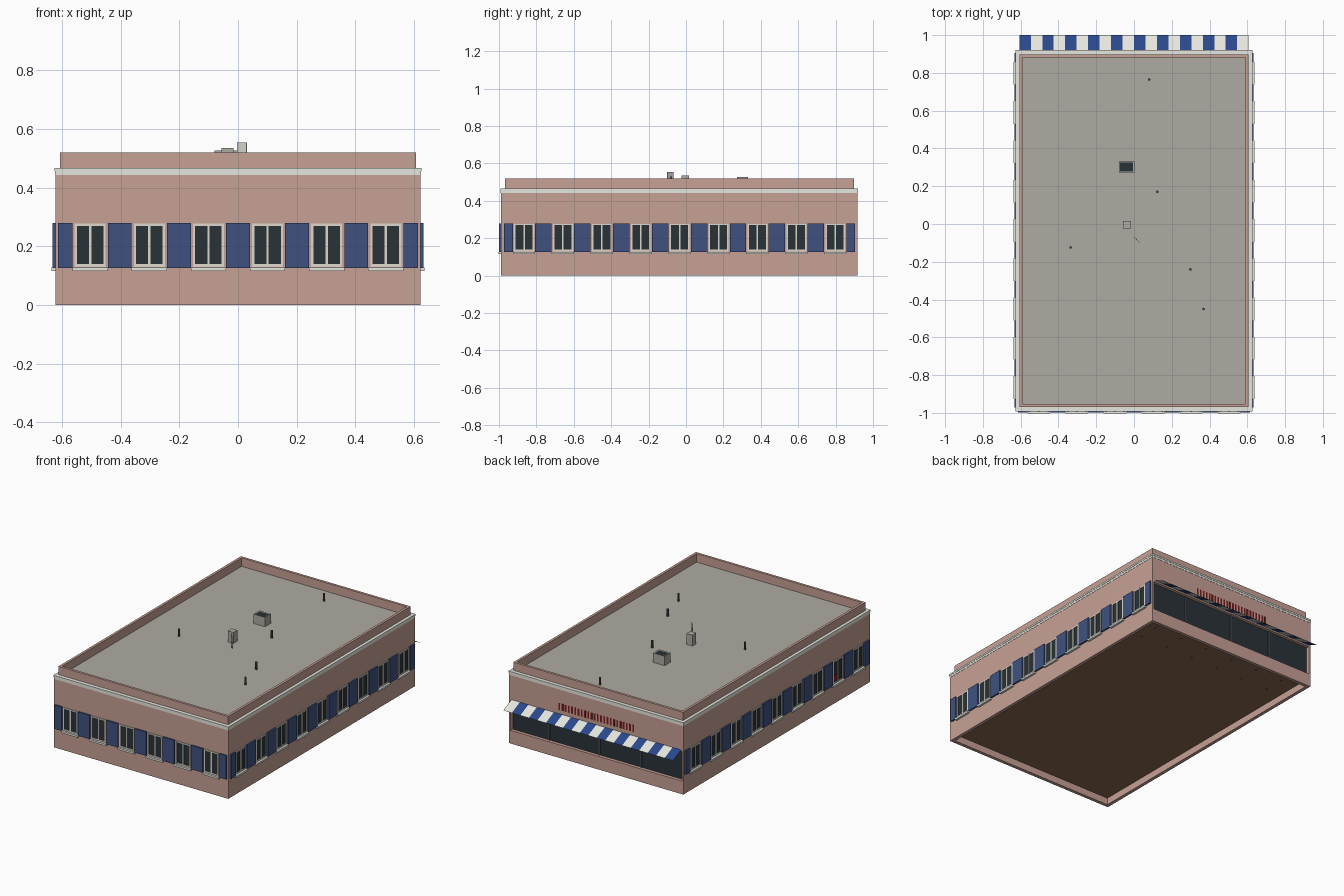
import bpy, bmesh
from math import radians
from mathutils import Matrix, Vector

cube = bpy.data.objects.get("Cube")
if cube:
    bpy.data.objects.remove(cube)


def material(name, r, g, b):
    m = bpy.data.materials.new(name)
    m.use_nodes = True
    m.diffuse_color = (r, g, b, 1)
    m.node_tree.nodes["Principled BSDF"].inputs["Base Color"].default_value = (r, g, b, 1)
    return m


brick = material("brick", .565, .355, .3)
trim = material("pale trim", .81, .81, .75)
frame_mat = material("window frame", .75, .69, .62)
roof_mat = material("roof grey", .43, .41, .37)
shutter_mat = material("shutter blue", .05, .083, .215)
awning_mat = material("awning blue", .023, .065, .26)
glass = material("dark glass", .022, .032, .037)
earth = material("underside brown", .25, .14, .082)
red = material("sign red", .2, .012, .012)
metal = material("dark metal", .085, .085, .085)


def finish(bm, name, *mats):
    mesh = bpy.data.meshes.new(name)
    bmesh.ops.recalc_face_normals(bm, faces=bm.faces)
    bm.to_mesh(mesh)
    bm.free()
    ob = bpy.data.objects.new(name, mesh)
    for m in mats:
        mesh.materials.append(m)
    bpy.context.collection.objects.link(ob)
    return ob


def add_box(bm, x, y, z, mat=Matrix()):
    """Box from (low, high) pairs on each axis."""
    lo, hi = Vector((x[0], y[0], z[0])), Vector((x[1], y[1], z[1]))
    m = mat @ Matrix.Translation((lo + hi) / 2) @ Matrix.Diagonal((*(hi - lo), 1))
    bmesh.ops.create_cube(bm, size=1, matrix=m)


def box(name, m, x, y, z):
    bm = bmesh.new()
    add_box(bm, x, y, z)
    return finish(bm, name, m)


def posts(name, m, spots, radius, low, high):
    """Upright round posts at the given (x, y) spots."""
    bm = bmesh.new()
    for x, y in spots:
        bmesh.ops.create_cone(bm, cap_ends=True, segments=10, radius1=radius, radius2=radius,
                              depth=high - low,
                              matrix=Matrix.Translation((x, y, (low + high) / 2)))
    return finish(bm, name, m)


def ring(name, m, half_x, y, wall, z):
    """Rectangular loop of wall, open in the middle."""
    bm = bmesh.new()
    loops = []
    for inset in (0, wall):
        for h in z:
            hx, y0, y1 = half_x - inset, y[0] + inset, y[1] - inset
            loops.append([bm.verts.new((px, py, h)) for px, py in
                          ((-hx, y0), (hx, y0), (hx, y1), (-hx, y1))])
    lo_out, hi_out, lo_in, hi_in = loops
    for a, b in ((lo_out, hi_out), (hi_out, hi_in), (hi_in, lo_in), (lo_in, lo_out)):
        for i in range(4):
            j = (i + 1) % 4
            bm.faces.new((a[i], a[j], b[j], b[i]))
    return finish(bm, name, m)


# Walls, with the shop window opening cut out of the back
BACK, FRONT, SIDE, DECK = .917, -.989, .623, .465
walls = ring("walls", brick, SIDE, (FRONT, BACK), .022, (0, .45))
cutter = box("shop_opening_cutter", brick, (-.612, .612), (.85, 1), (.085, .275))
cutter.hide_render = True
cutter.hide_viewport = True
cut = walls.modifiers.new("opening", "BOOLEAN")
cut.object = cutter
cut.solver = "EXACT"

# Cornice, parapet, roof deck and underside
ring("cornice_lower", trim, .6245, (FRONT - .0015, BACK + .0015), .03, (.443, .456))
ring("cornice_upper", trim, .6265, (FRONT - .0035, BACK + .0035), .034, (.456, .467))
ring("parapet", brick, .607, (-.968, .897), .016, (.44, .52))
box("roof_deck", roof_mat, (-.595, .595), (-.956, .885), (.45, DECK))
box("floor_underside", earth, (-.602, .602), (-.968, .896), (.045, .05))
posts("floor_studs", metal, [(.5 - .198 * i, y) for i in range(6) for y in (.8, .665)],
      .007, .043, .047)

# Shop window glass and its mullions
box("shop_glass", glass, (-.613, .613), (.885, .896), (.08, .28))
bm = bmesh.new()
for x in (-.31, -.01, .35):
    add_box(bm, (x - .004, x + .004), (.89, .901), (.085, .275))
finish(bm, "shop_mullions", metal)

# Striped awning
STRIPES = 20
bm = bmesh.new()
edge = []
for i in range(STRIPES + 1):
    x = -.607 + 1.214 * i / STRIPES
    edge.append((bm.verts.new((x, BACK, .285)), bm.verts.new((x, 1, .247))))
for i in range(STRIPES):
    (a, b), (c, d) = edge[i], edge[i + 1]
    bm.faces.new((a, b, d, c)).material_index = i % 2
finish(bm, "awning", awning_mat, trim)

# Row of plain red slats above the awning
bm = bmesh.new()
for i in range(24):
    x = -.265 + .53 * i / 23
    add_box(bm, (x - .006, x + .006), (BACK - .002, BACK + .001), (.31, .355))
finish(bm, "sign_slats", red)

# Windows, sills and shutters; the last number is the reach of the end shutters
facades = (
    ("front", 0, (0, FRONT, 0), 6, .2017, .109),
    ("left", 90, (SIDE, -.034, 0), 9, .208, .106),
    ("right", -90, (-SIDE, -.034, 0), 9, .208, .106),
)
for label, angle, place, count, step, reach in facades:
    m = Matrix.Translation(place) @ Matrix.Rotation(radians(angle), 4, "Z")
    panes, frames, sills, shutters = (bmesh.new() for _ in range(4))
    for i in range(count):
        u = (i - (count - 1) / 2) * step
        add_box(panes, (u - .048, u + .048), (-.002, .001), (.135, .272), m)
        for c in (-.049, 0, .049):
            add_box(frames, (u + c - .004, u + c + .004), (-.005, .001), (.13, .277), m)
        for low, high in ((.13, .139), (.27, .277)):
            add_box(frames, (u - .053, u + .053), (-.0045, .001), (low, high), m)
        add_box(sills, (u - .06, u + .06), (-.014, .001), (.115, .127), m)
        for s, last in ((-1, i == 0), (1, i == count - 1)):
            span = sorted((u + s * .06, u + s * (reach if last else step / 2)))
            add_box(shutters, span, (-.01, .001), (.126, .28), m)
    finish(panes, label + "_window_glass", glass)
    finish(frames, label + "_window_frames", frame_mat)
    finish(sills, label + "_window_sills", trim)
    finish(shutters, label + "_shutters", shutter_mat)

# Small notice in one window
box("window_notice", red, (-SIDE - .004, -SIDE - .001), (-.65, -.615), (.15, .185))

# Roof cooling unit with a dark recessed grille on top
bm = bmesh.new()
add_box(bm, (-.08, .002), (.272, .332), (DECK, .526))
bm.normal_update()
top = max(bm.faces, key=lambda f: f.calc_center_median().z)
bmesh.ops.inset_region(bm, faces=[top], thickness=.009, depth=-.002)
top.material_index = 1
finish(bm, "cooling_unit", roof_mat, glass)

# Roof vent box
box("vent_box", roof_mat, (-.057, -.016), (-.023, .017), (DECK, .536))

# Small flat panel on a mast, set diagonally
box("panel_mast", metal, (.012, .017), (-.083, -.078), (DECK, .53))
bm = bmesh.new()
turn = Matrix.Translation((.014, -.084, .537)) @ Matrix.Rotation(radians(-45), 4, "Z")
add_box(bm, (-.023, .023), (-.001, .001), (-.017, .017), turn)
finish(bm, "panel", trim)

# Vent pipes
posts("vent_pipes", metal,
      ((.08, .765), (.123, .17), (-.336, -.124), (.299, -.24), (.369, -.45)),
      .007, DECK - .002, DECK + .048)
